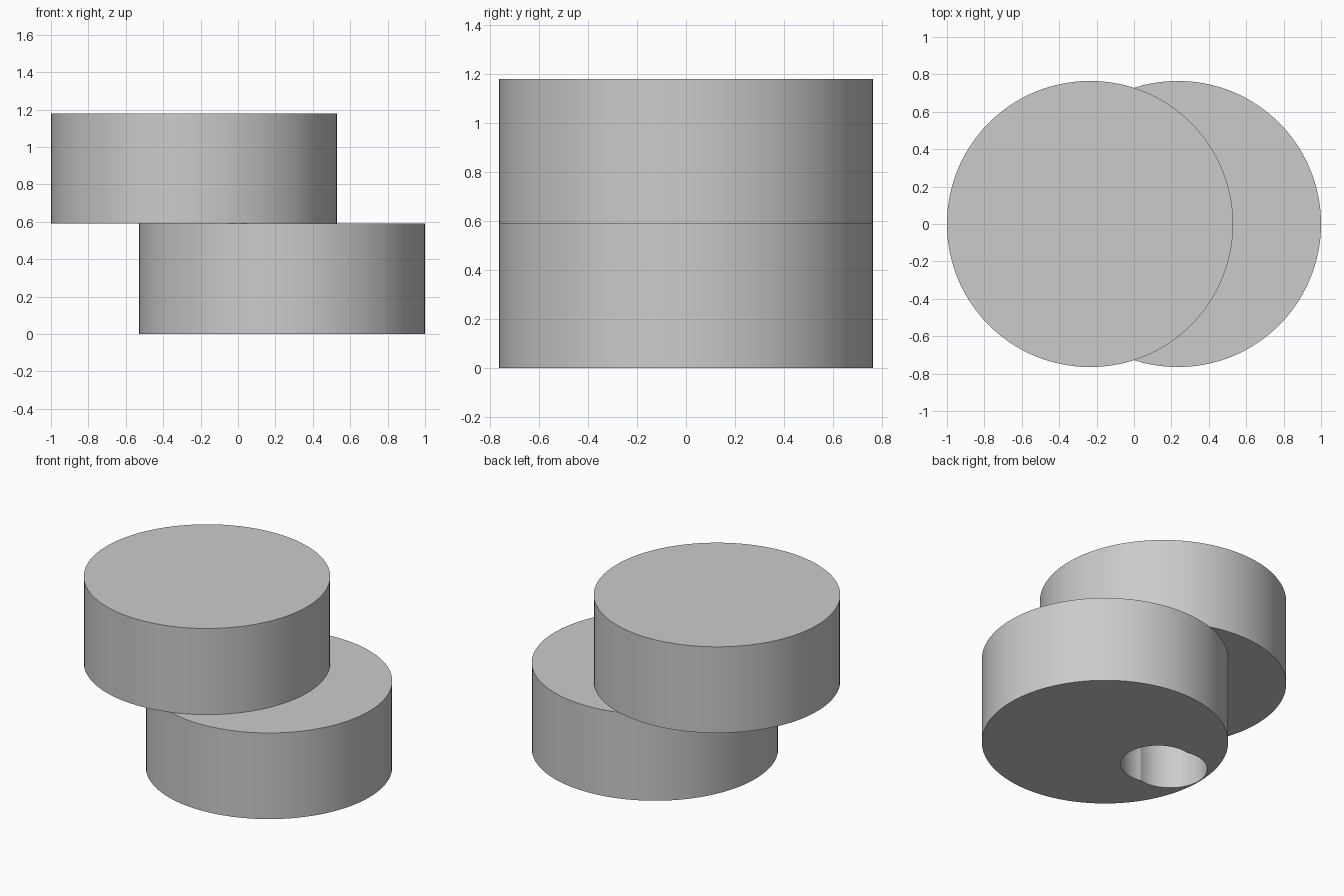
import bpy

cube = bpy.data.objects.get("Cube")
if cube:
    bpy.data.objects.remove(cube, do_unlink=True)

RADIUS = 0.765
HEIGHT = 0.59
OFFSET = 0.235

grey = bpy.data.materials.new("light_grey")
grey.use_nodes = True
grey.diffuse_color = (0.6, 0.6, 0.6, 1)
grey.node_tree.nodes["Principled BSDF"].inputs["Base Color"].default_value = (0.6, 0.6, 0.6, 1)


def cylinder(name, radius, height, x, z):
    bpy.ops.mesh.primitive_cylinder_add(vertices=128, radius=radius, depth=height,
                                        location=(x, 0, z))
    obj = bpy.context.object
    obj.name = name
    obj.data.materials.append(grey)
    return obj


def cut(target, cutter):
    mod = target.modifiers.new("hole", "BOOLEAN")
    mod.operation = "DIFFERENCE"
    mod.solver = "EXACT"
    mod.object = cutter
    bpy.context.view_layer.objects.active = target
    bpy.ops.object.modifier_apply(modifier=mod.name)
    bpy.data.objects.remove(cutter, do_unlink=True)


def smooth(obj):
    bpy.ops.object.select_all(action="DESELECT")
    obj.select_set(True)
    bpy.context.view_layer.objects.active = obj
    bpy.ops.object.shade_smooth_by_angle()


# Two stacked, offset discs
lower = cylinder("lower_disc", RADIUS, HEIGHT, OFFSET, HEIGHT / 2)
upper = cylinder("upper_disc", RADIUS, HEIGHT, -OFFSET, HEIGHT * 1.5)

# Two-lobed bore in the lower disc, closed above by the upper disc
for lobe in (-0.05, 0.05):
    cut(lower, cylinder("bore_cutter", 0.23, HEIGHT * 2, -0.243 + lobe, HEIGHT / 2))

for disc in (lower, upper):
    smooth(disc)
